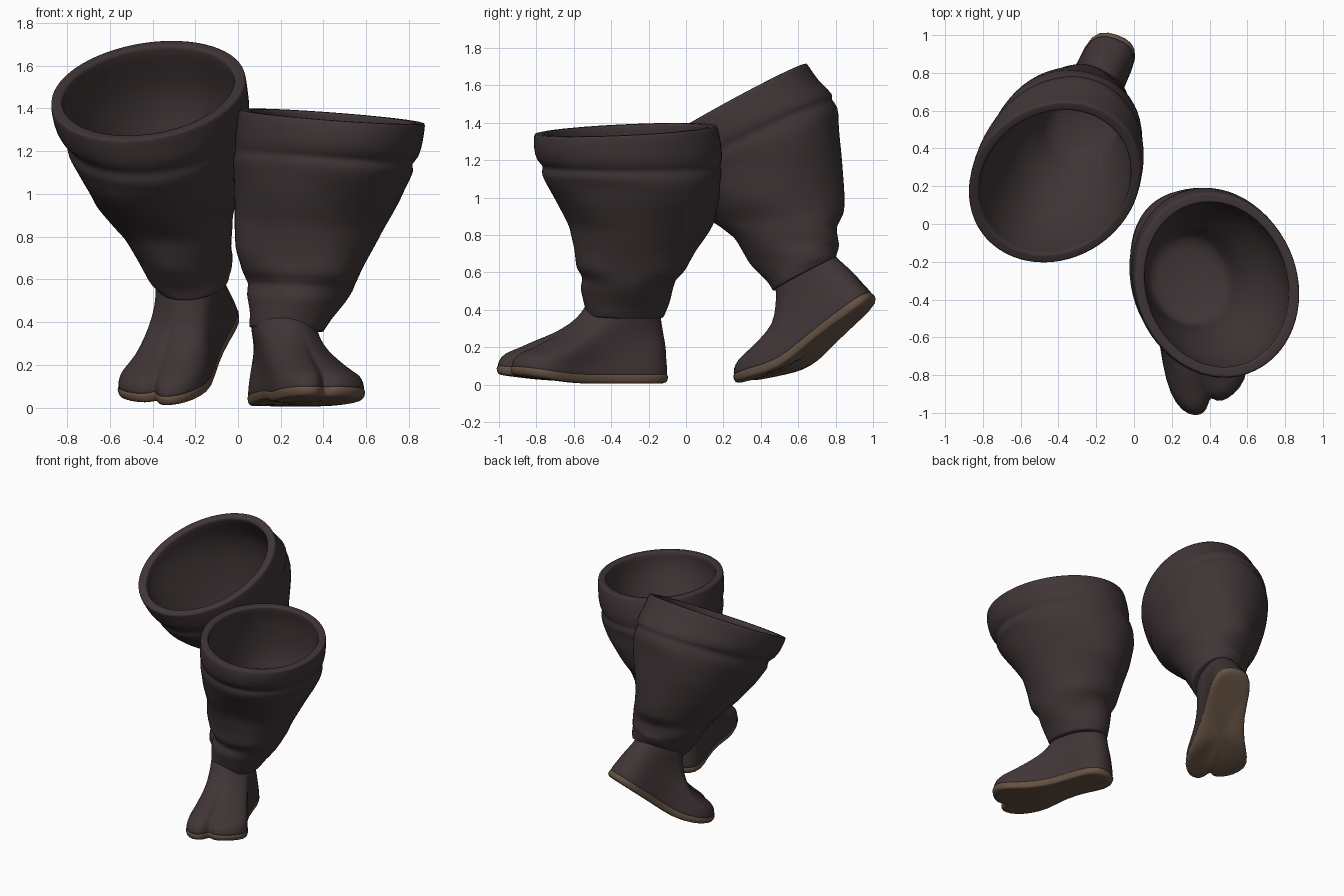
import bpy, bmesh, math
from mathutils import Vector

old = bpy.data.objects.get("Cube")
if old:
    bpy.data.objects.remove(old, do_unlink=True)


def material(name, colour):
    m = bpy.data.materials.new(name)
    m.use_nodes = True
    m.diffuse_color = (*colour, 1)
    bsdf = m.node_tree.nodes["Principled BSDF"]
    bsdf.inputs["Base Color"].default_value = (*colour, 1)
    bsdf.inputs["Roughness"].default_value = 0.8
    return m


CLOTH = material("dark brown cloth", (0.052, 0.036, 0.038))
LEATHER = material("tan sole leather", (0.13, 0.084, 0.056))


def loft(name, rings, mat, cap_first=False, cap_last=False):
    """Skin a list of closed rings, then smooth the result."""
    bm = bmesh.new()
    loops = [[bm.verts.new(p) for p in ring] for ring in rings]
    n = len(loops[0])
    for a, b in zip(loops, loops[1:]):
        for i in range(n):
            j = (i + 1) % n
            bm.faces.new((a[i], a[j], b[j], b[i]))
    if cap_first:
        bm.faces.new(loops[0])
    if cap_last:
        bm.faces.new(loops[-1])
    bmesh.ops.recalc_face_normals(bm, faces=bm.faces)
    mesh = bpy.data.meshes.new(name)
    bm.to_mesh(mesh)
    bm.free()
    mesh.materials.append(mat)
    mesh.shade_smooth()
    obj = bpy.data.objects.new(name, mesh)
    bpy.context.collection.objects.link(obj)
    sub = obj.modifiers.new("smooth", "SUBSURF")
    sub.levels = sub.render_levels = 1
    return obj


def mix(a, b, t):
    return [p + (q - p) * t for p, q in zip(a, b)]


# ---- Baggy leg with a folded cuff ----
SEGMENTS = 32


def leg_ring(row, roll, skew, inset=0.0, fold=0.0, depth=0.0):
    """Tilted, skewed oval through the side, front and back points of a row."""
    x0, x1, yf, zf, yb, zb = row
    centre = Vector(((x0 + x1) / 2, (yf + yb) / 2, (zf + zb) / 2))
    rx = (x1 - x0) / 2
    side = Vector((rx * math.sqrt(1 - skew * skew), 0, roll * rx))
    back = Vector((rx * skew, (yb - yf) / 2, (zb - zf) / 2))
    ring = []
    for i in range(SEGMENTS):
        t = math.tau * i / SEGMENTS
        wave = math.sin(3 * t + 11 * depth) + 0.7 * math.sin(4 * t - 17 * depth)
        k = 1 + fold * wave
        ring.append(centre + side * math.cos(t) * (k - inset / side.length)
                    + back * math.sin(t) * (k - inset / back.length))
    return ring


def build_leg(name, rows, roll, skew):
    cuff, body = rows[:5], rows[4:]
    outer = [leg_ring(r, roll, skew) for r in cuff]
    steps = 3
    for i, (a, b) in enumerate(zip(body, body[1:])):
        for s in range(1, steps + 1):
            d = (i + s / steps) / len(body)
            outer.append(leg_ring(mix(a, b, s / steps), roll, skew, 0, 0.018, d))
    # Lip, lining and floor inside the opening
    lining = [leg_ring(r, roll, skew, 0.05) for r in (rows[1:2] + rows[4:10])]
    lip = [leg_ring(rows[0], roll, skew, w) for w in (0.06, 0.045, 0.006)]
    hem = [leg_ring(rows[-1], roll, skew, w) for w in (0.006, 0.04)]
    loft(name, lining[::-1] + lip + outer + hem, CLOTH, cap_first=True)


# Each row: left x, right x, front y and z, back y and z
LEFT_ROWS = [
    (0, .88, -.815, 1.34, .17, 1.385),
    (-.01, .87, -.82, 1.27, .19, 1.3),
    (-.02, .85, -.8, 1.19, .2, 1.2),
    (-.01, .81, -.76, 1.17, .18, 1.17),
    (-.03, .83, -.78, 1.14, .2, 1.14),
    (-.03, .76, -.71, 1, .19, 1),
    (-.02, .67, -.63, .85, .14, .85),
    (-.01, .61, -.6, .72, .05, .72),
    (.02, .57, -.59, .63, 0, .61),
    (.05, .54, -.55, .57, -.05, .56),
    (.04, .5, -.56, .51, -.07, .51),
    (.05, .44, -.55, .43, -.09, .43),
    (.05, .4, -.54, .37, -.12, .36),
]
RIGHT_ROWS = [
    (-.88, .04, -.21, 1.25, .65, 1.72),
    (-.87, .05, -.18, 1.19, .71, 1.62),
    (-.84, .06, -.15, 1.12, .8, 1.55),
    (-.79, .03, -.1, 1.1, .77, 1.53),
    (-.81, .05, -.1, 1.06, .82, 1.49),
    (-.74, .02, -.02, .98, .84, 1.25),
    (-.67, 0, .07, .91, .84, 1.05),
    (-.59, -.02, .17, .85, .84, .92),
    (-.53, -.02, .26, .78, .81, .84),
    (-.48, -.03, .33, .67, .82, .77),
    (-.46, -.03, .36, .63, .82, .75),
    (-.42, -.03, .43, .55, .81, .71),
    (-.38, -.04, .46, .5, .8, .68),
]
build_leg("left_leg", LEFT_ROWS, -0.07, -0.1)
build_leg("right_leg", RIGHT_ROWS, 0.06, 0.13)

# ---- Split-toed foot: outline as (forward, outward) from the heel ----
OUTLINE = [(0, 0), (.02, .1), (.14, .14), (.35, .14), (.52, .19), (.66, .26),
           (.76, .275), (.84, .21), (.88, .13), (.88, .075), (.84, .05),
           (.88, .03), (.92, .0), (.925, -.05), (.885, -.11), (.78, -.15),
           (.62, -.15), (.45, -.13), (.25, -.13), (.1, -.14), (.01, -.09)]
LENGTH = 0.93


def clamp(v):
    return min(max(v, 0), 1)


def smoothstep(v):
    v = clamp(v)
    return v * v * (3 - 2 * v)


def build_foot(side, heel, heading, pitch, bend, flex):
    forward = Vector((math.sin(heading), -math.cos(heading), 0))
    outward = Vector((math.cos(heading), math.sin(heading), 0))
    mirror = 1 if side == "left" else -1

    def place(f, s, z):
        # Inner arch and toe spring
        arch = math.sin(math.pi * clamp((f - 0.15) / 0.5)) * clamp(-s / 0.13)
        z += 0.04 * arch * clamp(1 - z / 0.2) + 0.045 * smoothstep((f - 0.5) / 0.42)
        # Bend at the ball of the foot, then pitch the whole foot
        hinge = 0.56
        a = bend * smoothstep((f - 0.4) / 0.3)
        g, h = f - hinge, z
        f = hinge + g * math.cos(a) - h * math.sin(a)
        z = g * math.sin(a) + h * math.cos(a)
        level = f * math.cos(pitch) + z * math.sin(pitch)
        up = z * math.cos(pitch) - f * math.sin(pitch)
        return Vector(heel) + forward * level + outward * s * mirror + Vector((0, 0, up))

    def ring(z, back, front, width, rounding):
        front -= flex * z / 0.4
        pts = []
        for f, s in OUTLINE:
            u, v = 2 * f / LENGTH - 1, s / 0.2
            k = 1 + rounding * (1 / math.hypot(u, v) - 1)
            pts.append(place((back + front) / 2 + u * k * (front - back) / 2,
                             v * k * 0.2 * width, z))
        return pts

    # Rows: height, heel end, toe end, width factor, roundness
    sole = [(0, .2, .7, .5, 0), (0, .03, .9, .92, 0), (.004, 0, .925, 1, 0),
            (.025, -.01, .935, 1.03, 0), (.052, -.01, .935, 1.03, 0),
            (.056, .02, .91, .97, 0)]
    upper = [(.035, 0, .92, 1, 0), (.04, -.005, .93, 1.02, 0), (.08, -.005, .925, 1.01, 0),
             (.12, 0, .89, .97, 0), (.15, 0, .82, .92, .1), (.2, 0, .74, .84, .3),
             (.26, .01, .62, .76, .6), (.32, .02, .53, .75, .9),
             (.38, .03, .46, .77, 1), (.45, .04, .44, .77, 1)]
    loft(side + "_sole", [ring(*r) for r in sole], LEATHER, True, True)
    loft(side + "_foot", [ring(*r) for r in upper], CLOTH, True, True)


build_foot("left", (.15, -.105, .005), math.radians(14), 0, 0, 0)
build_foot("right", (-.085, 1.01, .455), math.radians(-21), math.radians(40),
           math.radians(18), .06)
